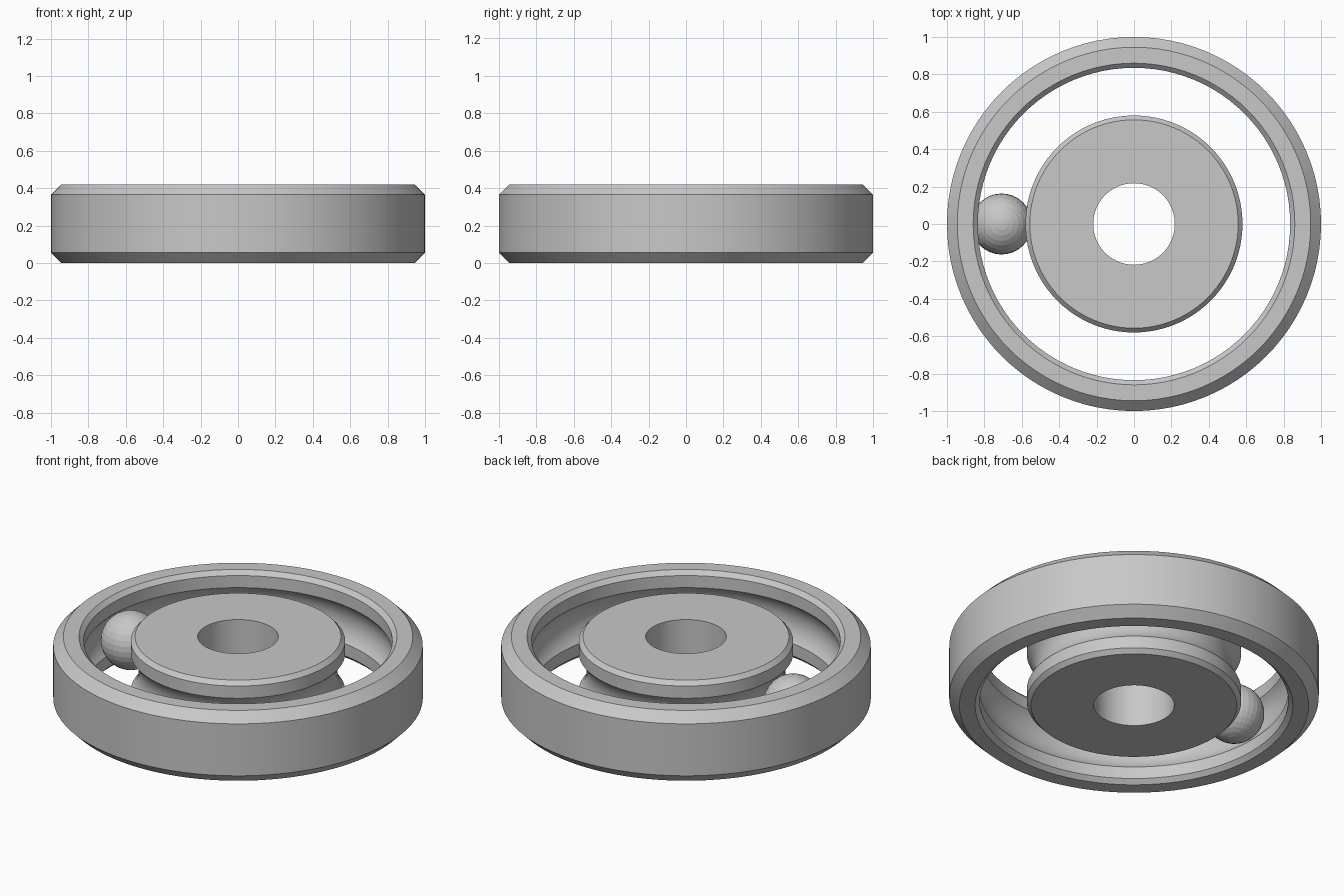
import bpy, bmesh, math

if "Cube" in bpy.data.objects:
    bpy.data.objects.remove(bpy.data.objects["Cube"])

H = 0.42            # bearing height
TRACK = 0.708       # radius of the ball track
GROOVE = 0.17       # groove radius
BALL = 0.163        # ball radius
SIDES = 96

steel = bpy.data.materials.new("steel_grey")
steel.diffuse_color = (0.58, 0.58, 0.58, 1)
steel.use_nodes = True
steel.node_tree.nodes["Principled BSDF"].inputs["Base Color"].default_value = steel.diffuse_color


def finish(name, bm):
    bmesh.ops.recalc_face_normals(bm, faces=bm.faces)
    mesh = bpy.data.meshes.new(name)
    bm.to_mesh(mesh)
    bm.free()
    mesh.materials.append(steel)
    obj = bpy.data.objects.new(name, mesh)
    bpy.context.collection.objects.link(obj)
    return obj


def revolve(name, profile):
    """Sweep a closed (radius, z) profile around the z axis."""
    bm = bmesh.new()
    rings = []
    for i in range(SIDES):
        a = 2 * math.pi * i / SIDES
        rings.append([bm.verts.new((r * math.cos(a), r * math.sin(a), z))
                      for r, z in profile])
    n = len(profile)
    for i in range(SIDES):
        p, q = rings[i], rings[(i + 1) % SIDES]
        for j in range(n):
            k = (j + 1) % n
            bm.faces.new((p[j], q[j], q[k], p[k]))
    obj = finish(name, bm)
    bpy.ops.object.select_all(action='DESELECT')
    bpy.context.view_layer.objects.active = obj
    obj.select_set(True)
    bpy.ops.object.shade_smooth_by_angle(angle=math.radians(20))
    return obj


def groove(wall, side, steps=16):
    """Arc of the ball groove cut into a wall, listed from bottom to top."""
    half = math.acos(abs(wall - TRACK) / GROOVE)
    pts = []
    for i in range(steps + 1):
        t = -half + 2 * half * i / steps
        pts.append((TRACK + side * GROOVE * math.cos(t), H / 2 + GROOVE * math.sin(t)))
    return pts


# Outer ring: chamfered rim with a ball groove on its inner wall
revolve("outer_ring",
        [(0.86, 0), (0.835, 0.025)] + groove(0.835, 1) +
        [(0.835, H - 0.025), (0.86, H), (0.945, H), (1, H - 0.055), (1, 0.055), (0.945, 0)])

# Inner ring: straight bore, small chamfers and a groove on its outer wall
revolve("inner_ring",
        [(0.218, 0), (0.557, 0), (0.58, 0.025)] + groove(0.58, -1) +
        [(0.58, H - 0.025), (0.557, H), (0.218, H)])

# Single ball resting in the track on the left
bm = bmesh.new()
bmesh.ops.create_uvsphere(bm, u_segments=32, v_segments=16, radius=BALL)
ball = finish("ball", bm)
ball.location = (-TRACK, 0, H / 2)
